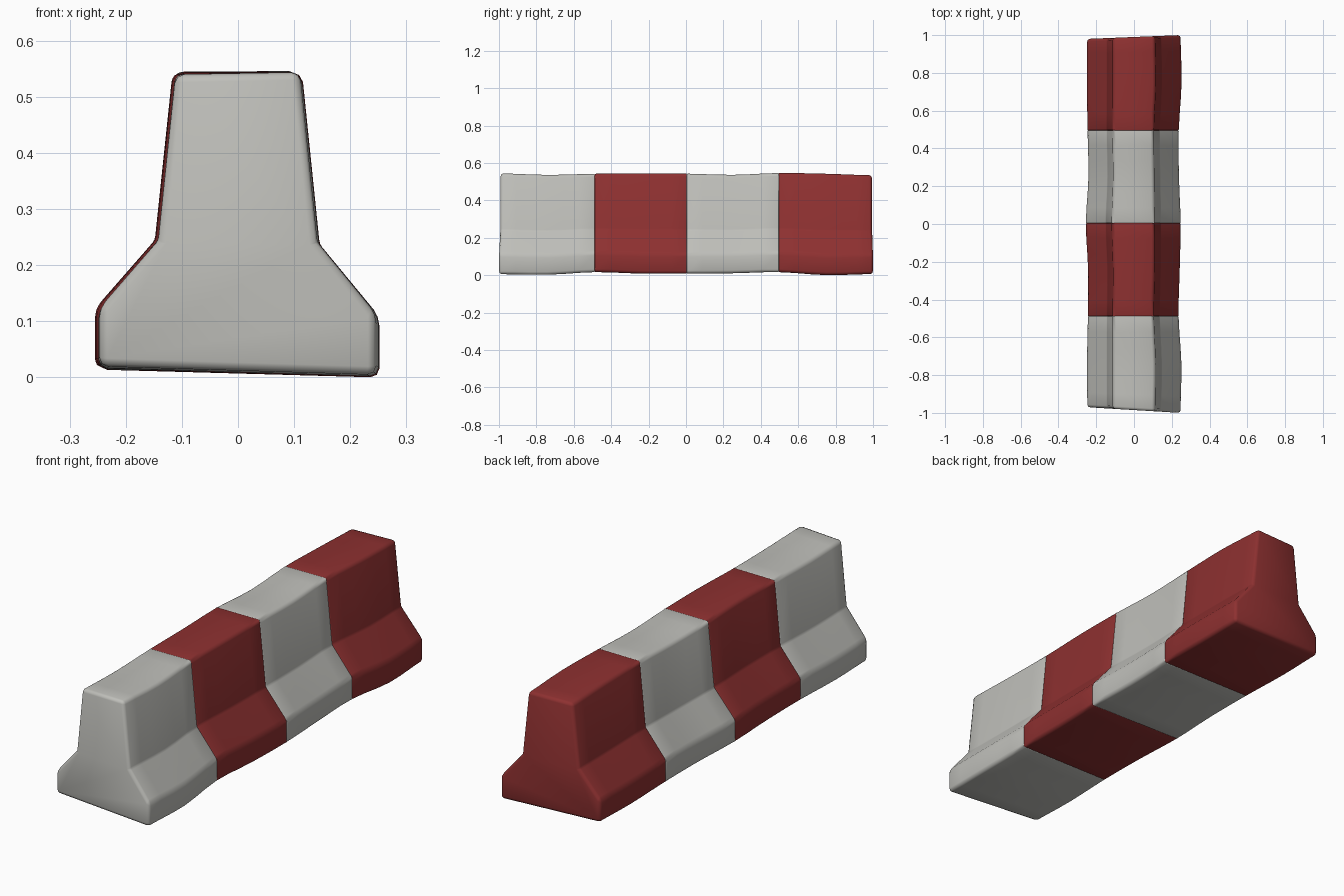
import bpy, bmesh

if "Cube" in bpy.data.objects:
    bpy.data.objects.remove(bpy.data.objects["Cube"])

# Half profile from the foot to the top: (width fraction, height fraction)
HALF = [(1.0, 0.0), (1.0, 0.2), (0.575, 0.435), (0.45, 1.0)]
PROFILE = HALF + [(-f, g) for f, g in reversed(HALF)]

# Worn shape stations: y left, y right, x left, x right, bottom left/right, top left/right
STATIONS = [
    (-0.97, -1.00, -0.247, 0.246, 0.020, 0.005, 0.538, 0.547),
    (-0.74, -0.74, -0.249, 0.251, 0.016, 0.002, 0.534, 0.537),
    (-0.488, -0.488, -0.244, 0.236, 0.019, 0.016, 0.540, 0.543),
    (-0.24, -0.24, -0.243, 0.242, 0.016, 0.008, 0.544, 0.545),
    (0.004, 0.004, -0.255, 0.247, 0.018, 0.008, 0.542, 0.543),
    (0.25, 0.25, -0.241, 0.238, 0.014, 0.010, 0.535, 0.537),
    (0.496, 0.496, -0.246, 0.237, 0.018, 0.016, 0.544, 0.547),
    (0.75, 0.75, -0.249, 0.252, 0.014, 0.000, 0.540, 0.543),
    (0.98, 1.00, -0.248, 0.246, 0.018, 0.006, 0.532, 0.535),
]
STEPS = 3


def station(k, t):
    # Smooth blend between neighbouring stations
    a, b, c, d = (STATIONS[min(max(k + i, 0), 8)] for i in (-1, 0, 1, 2))
    out = []
    for i, (p, q, r, s) in enumerate(zip(a, b, c, d)):
        if i < 2:
            out.append(q + (r - q) * t)
        else:
            out.append(0.5 * (2 * q + (r - p) * t + (2 * p - 5 * q + 4 * r - s) * t * t
                              + (3 * q - p - 3 * r + s) * t ** 3))
    return out


def section(st):
    yl, yr, xl, xr, bl, br, tl, tr = st
    pts = []
    for f, g in PROFILE:
        u = (f + 1) / 2
        bottom, top = bl + (br - bl) * u, tl + (tr - tl) * u
        pts.append((xl + (xr - xl) * u, yl + (yr - yl) * u, bottom + (top - bottom) * g))
    return pts


def build_block(index, mat):
    bm = bmesh.new()
    rings = []
    for k in (2 * index, 2 * index + 1):
        for j in range(STEPS):
            rings.append(section(station(k, j / STEPS)))
    rings.append(section(station(2 * index + 1, 1.0)))
    rings = [[bm.verts.new(p) for p in r] for r in rings]
    n = len(PROFILE)
    for r, s in zip(rings, rings[1:]):
        for i in range(n):
            bm.faces.new((r[i], r[(i + 1) % n], s[(i + 1) % n], s[i]))
    bm.faces.new(rings[0])
    bm.faces.new(rings[-1])
    bmesh.ops.recalc_face_normals(bm, faces=bm.faces)

    # Wide rounding on the outer edges, thin seams between blocks
    weight = bm.edges.layers.float.new("bevel_weight_edge")
    for r, outer in ((rings[0], index == 0), (rings[-1], index == 3)):
        for i in range(n):
            bm.edges.get((r[i], r[(i + 1) % n]))[weight] = 0.9 if outer else 0.25
    for r, s in zip(rings, rings[1:]):
        for i in range(n):
            bm.edges.get((r[i], s[i]))[weight] = 0.4 if i in (2, 5) else 1.0

    name = f"barrier_block_{index + 1}"
    mesh = bpy.data.meshes.new(name)
    bm.to_mesh(mesh)
    bm.free()
    obj = bpy.data.objects.new(name, mesh)
    bpy.context.collection.objects.link(obj)
    mesh.materials.append(mat)
    bevel = obj.modifiers.new("rounded_edges", 'BEVEL')
    bevel.limit_method = 'WEIGHT'
    bevel.width = 0.016
    bevel.segments = 2
    for p in mesh.polygons:
        p.use_smooth = True
    return obj


def material(name, color):
    m = bpy.data.materials.new(name)
    m.diffuse_color = color
    m.use_nodes = True
    m.node_tree.nodes["Principled BSDF"].inputs["Base Color"].default_value = m.diffuse_color
    return m


grey = material("pale_concrete", (0.52, 0.52, 0.49, 1))
red = material("red_paint", (0.27, 0.03, 0.03, 1))

# Four alternating blocks from front to back
for i in range(4):
    build_block(i, red if i % 2 else grey)
